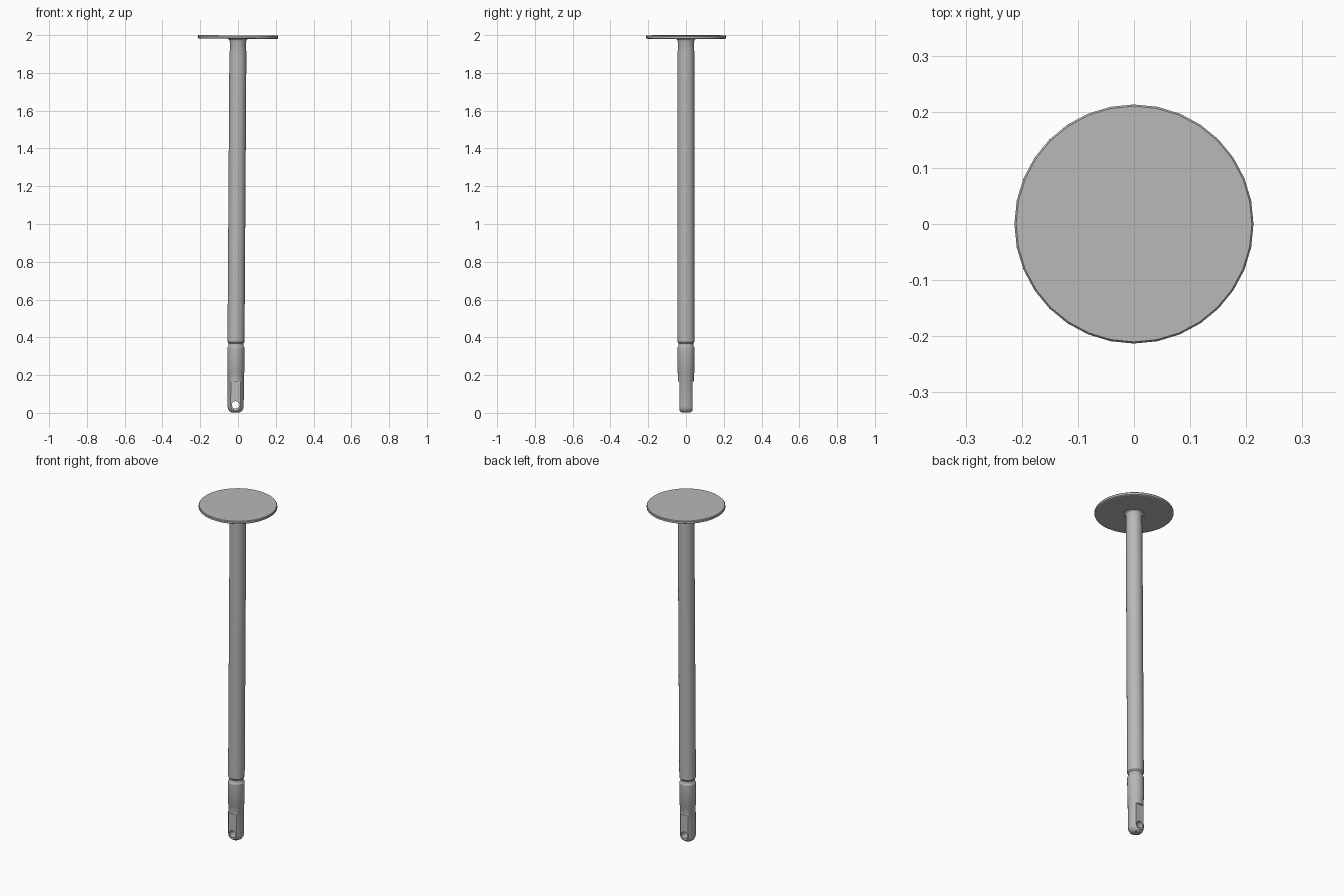
import bpy, bmesh, math
from mathutils import Matrix, Vector

if "Cube" in bpy.data.objects:
    bpy.data.objects.remove(bpy.data.objects["Cube"])

steel = bpy.data.materials.new("grey_steel")
steel.use_nodes = True
colour = (0.48, 0.48, 0.48, 1)
steel.diffuse_color = colour
steel.node_tree.nodes["Principled BSDF"].inputs["Base Color"].default_value = colour

# The whole pin leans very slightly about the centre of its head
LEAN = (Matrix.Translation((0, 0, 2)) @ Matrix.Rotation(0.0065, 4, 'Y')
        @ Matrix.Translation((0, 0, -2)))


def add_object(name, bm):
    bmesh.ops.recalc_face_normals(bm, faces=bm.faces)
    mesh = bpy.data.meshes.new(name)
    bm.to_mesh(mesh)
    bm.free()
    mesh.materials.append(steel)
    obj = bpy.data.objects.new(name, mesh)
    bpy.context.collection.objects.link(obj)
    return obj


def lathe(name, profile, sides=32):
    """Closed solid of revolution from (radius, height) points."""
    bm = bmesh.new()
    rings = []
    for r, z in profile:
        rings.append([bm.verts.new((r * math.cos(a), r * math.sin(a), z))
                      for a in (math.tau * i / sides for i in range(sides))])
    for low, high in zip(rings, rings[1:]):
        for i in range(sides):
            j = (i + 1) % sides
            bm.faces.new((low[i], low[j], high[j], high[i]))
    bm.faces.new(rings[0][::-1])
    bm.faces.new(rings[-1])
    return add_object(name, bm)


def cut(target, cutter):
    mod = target.modifiers.new("cut", 'BOOLEAN')
    mod.operation = 'DIFFERENCE'
    mod.solver = 'EXACT'
    mod.object = cutter
    cutter.hide_render = True
    bpy.context.view_layer.objects.active = target
    bpy.ops.object.modifier_apply(modifier=mod.name)
    bpy.data.objects.remove(cutter)


# Round head plate with a softened rim
head = lathe("head_plate", [(0.208, 1.981), (0.213, 1.984),
                            (0.213, 1.995), (0.210, 1.9986)])

# Neck flaring into the underside of the head
neck = lathe("neck", [(0.043, 1.915), (0.043, 1.965), (0.046, 1.974),
                      (0.053, 1.980), (0.056, 1.983)])

# Long shaft, retaining groove, and end fitting with a rounded tip
shaft = lathe("shaft", [(0.045, 0.376), (0.045, 1.915)])
groove = lathe("groove", [(0.041, 0.352), (0.039, 0.358),
                          (0.039, 0.368), (0.045, 0.376)])
end = lathe("end_fitting", [(0.022, 0.002), (0.033, 0.009), (0.040, 0.020),
                            (0.043, 0.035), (0.043, 0.210), (0.045, 0.214),
                            (0.045, 0.346), (0.041, 0.352)])

# Flats on the front and back of the end fitting
for side in (-1, 1):
    bm = bmesh.new()
    bmesh.ops.create_cube(bm, size=1, matrix=Matrix.Translation(
        (0, side * 0.084, 0.065)) @ Matrix.Diagonal((0.2, 0.1, 0.2, 1)))
    cut(end, add_object("flat_cutter", bm))

# Cross hole through the flats
bm = bmesh.new()
bmesh.ops.create_cone(bm, cap_ends=True, segments=24, radius1=0.02, radius2=0.02,
                      depth=0.2, matrix=Matrix.Translation((0, 0, 0.042))
                      @ Matrix.Rotation(math.pi / 2, 4, 'X'))
cut(end, add_object("hole_cutter", bm))

# Lean every part and smooth the round surfaces
bpy.ops.object.select_all(action='DESELECT')
for part in (head, neck, shaft, groove, end):
    part.data.transform(LEAN)
    part.select_set(True)
    bpy.context.view_layer.objects.active = part
bpy.ops.object.shade_smooth_by_angle(angle=math.radians(30))
